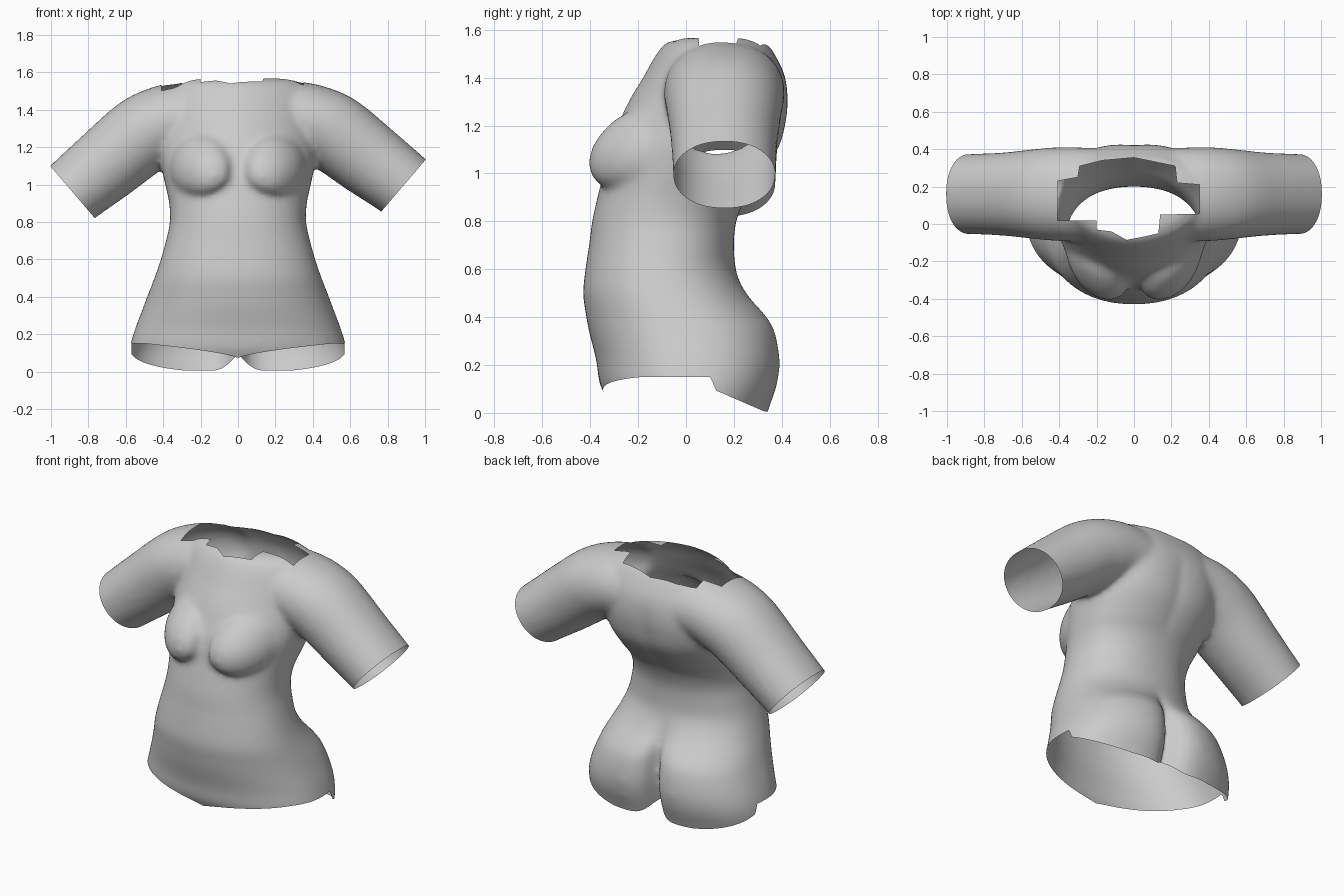
import bpy, bmesh
from math import cos, sin, pi, exp, sqrt
from mathutils import Vector

if "Cube" in bpy.data.objects:
    bpy.data.objects.remove(bpy.data.objects["Cube"])

N = 96
bm = bmesh.new()


def spow(v, e):
    return (abs(v) ** e) * (1 if v >= 0 else -1)


def clamp(t):
    return max(0, min(1, t))


def loft(rings):
    """Closed tube through rings of points."""
    loops = [[bm.verts.new(p) for p in r] for r in rings]
    for a, b in zip(loops, loops[1:]):
        for i in range(N):
            j = (i + 1) % N
            bm.faces.new((a[i], a[j], b[j], b[i]))
    bm.faces.new(loops[0][::-1])
    bm.faces.new(loops[-1])


def spline(rows, steps):
    """Smooth in-between rows (Catmull-Rom)."""
    out = []
    for i in range(len(rows) - 1):
        p0, p1, p2, p3 = (rows[max(0, min(len(rows) - 1, i + k))] for k in (-1, 0, 1, 2))
        for s in range(steps):
            t = s / steps
            out.append([.5 * (2 * b + (c - a) * t + (2 * a - 5 * b + 4 * c - d) * t * t
                              + (3 * b - a - 3 * c + d) * t ** 3)
                        for a, b, c, d in zip(p0, p1, p2, p3)])
    return out + [list(rows[-1])]


def torso_ring(z, w, front, back, e, groove):
    yc = (front + back) / 2
    d = (back - front) / 2
    pts = []
    for i in range(N):
        a = 2 * pi * i / N
        k = e if sin(a) > 0 else 2.15 - .35 * clamp((z - 1.12) / .2)
        x, y = w * spow(cos(a), 2 / k), yc + d * spow(sin(a), 2 / k)
        if y > yc:      # cleft and spine groove
            y -= groove * exp(-abs(x) / .06)
        else:           # rounded bust, full below and fading above
            r2 = ((abs(x) - .2) / .165) ** 2 + ((z - 1.07) / (.125 if z < 1.07 else .19)) ** 2
            y -= .095 * sqrt(max(0, 1 - r2)) * clamp((yc - y) / .1)
        pts.append((x, y, z))
    return pts


# torso: height, half width, front, back, back squareness, back groove
rows = [(-.15, .57, -.28, .31, 2.2, .16), (.02, .583, -.315, .365, 2.3, .16),
        (.12, .58, -.36, .398, 2.4, .16), (.22, .553, -.375, .41, 2.4, .15),
        (.34, .508, -.405, .39, 2.4, .13), (.41, .482, -.418, .348, 2.3, .09),
        (.5, .447, -.43, .262, 2.3, .03),
        (.6, .413, -.42, .208, 2.2, 0), (.7, .385, -.405, .20, 2.2, 0),
        (.8, .364, -.392, .21, 2.2, 0), (.9, .368, -.37, .25, 2.2, 0),
        (.98, .385, -.35, .31, 2.3, .01), (1.1, .41, -.325, .39, 2.4, .015),
        (1.2, .42, -.285, .42, 2.5, .015), (1.3, .42, -.24, .43, 2.5, .01),
        (1.4, .42, -.18, .415, 2.5, 0), (1.48, .40, -.135, .38, 2.4, 0),
        (1.54, .36, -.09, .34, 2.3, 0), (1.567, .29, -.03, .28, 2.2, 0)]
loft([torso_ring(*r) for r in spline(rows, 6)])

# sleeves: centre x, z, axis direction, radius across, radius in y
arm = [(.1, 1.35, 1, 0, .195, .24), (.3, 1.35, 1, -.12, .2, .25),
       (.42, 1.32, .93, -.4, .208, .25), (.53, 1.265, .82, -.57, .21, .24),
       (.70, 1.135, .8, -.62, .2, .222), (.885, .995, .76, -.65, .184, .214),
       (.99, .905, .76, -.65, .182, .212)]
ends = []
for s, drop in ((-1, .035), (1, 0)):
    rings = []
    for x, z, dx, dz, r, ry in spline(arm, 3):
        n = Vector((dx, 0, dz)).normalized()
        up = Vector((-n.z, 0, n.x))
        c = Vector((x, .16, z - drop * max(0, x - .3) / .58))
        ring = []
        for i in range(N):
            a = 2 * pi * i / N
            p = c + up * r * cos(a)
            p.y += ry * spow(sin(a), .9)
            ring.append((s * p.x, p.y, p.z))
        rings.append(ring)
    loft(rings)
    ends.append((Vector((s * .885, .16, .995 - drop)), Vector((s * .76, 0, -.65))))

bmesh.ops.recalc_face_normals(bm, faces=bm.faces)
mesh = bpy.data.meshes.new("torso_shell")
bm.to_mesh(mesh)
bm.free()
body = bpy.data.objects.new("torso_shell", mesh)
bpy.context.collection.objects.link(body)

# fuse the parts into one smooth skin
rm = body.modifiers.new("fuse", 'REMESH')
rm.mode = 'VOXEL'
rm.voxel_size = .015
sm = body.modifiers.new("soften", 'SMOOTH')
sm.factor = .5
sm.iterations = 16
bpy.context.view_layer.update()
bm = bmesh.new()
bm.from_object(body, bpy.context.evaluated_depsgraph_get())
body.modifiers.clear()


def cut(co, no, clear=True, fs=None):
    fs = fs or bm.faces[:]
    geom = list({e for f in fs for e in f.edges} | {v for f in fs for v in f.verts}) + fs
    bmesh.ops.bisect_plane(bm, geom=geom, plane_co=co, plane_no=no, clear_outer=clear)


# sleeve openings
for co, no in ends:
    cut(co, no, True, [f for f in bm.faces if f.calc_center_median().x * no.x > .62 * abs(no.x)])


# bottom opening along a stepped hem
def hem(x, y):
    front = .07 + .08 * min(1, abs(x) / .5) ** .65
    back = .10 - .095 * clamp((y - .11) / .22) + .04 * exp(-(x / .07) ** 2)
    t = clamp((y - .10) / .025)
    return front * (1 - t) + back * t


for v in bm.verts:
    v.co.z -= hem(v.co.x, v.co.y)
cut((0, 0, 0), (0, 0, -1))
for v in bm.verts:
    v.co.z += hem(v.co.x, v.co.y)

# ragged neck opening
neck = [(-.41, .02), (-.41, .23), (-.30, .25), (-.29, .31), (-.17, .34), (0, .355),
        (.22, .31), (.23, .22), (.35, .21), (.35, .055), (.14, .05), (.13, -.05),
        (.04, -.07), (-.04, -.085), (-.12, -.04), (-.2, -.03), (-.2, .02)]
edges = list(zip(neck, neck[1:] + neck[:1]))


def inside(x, y):
    hit = False
    for (x1, y1), (x2, y2) in edges:
        if (y1 > y) != (y2 > y) and x < x1 + (y - y1) * (x2 - x1) / (y2 - y1):
            hit = not hit
    return hit


for a, b in edges:
    lo = [min(a[k], b[k]) - .03 for k in (0, 1)]
    hi = [max(a[k], b[k]) + .03 for k in (0, 1)]
    fs = []
    for f in bm.faces:
        c = f.calc_center_median()
        if c.z > 1.35 and all(lo[k] < c[k] < hi[k] for k in (0, 1)):
            fs.append(f)
    if fs:
        cut((*a, 0), (b[1] - a[1], a[0] - b[0], 0), False, fs)
gone = []
for f in bm.faces:
    c = f.calc_center_median()
    if c.z > 1.35 and inside(c.x, c.y):
        gone.append(f)
bmesh.ops.delete(bm, geom=gone, context='FACES')

for f in bm.faces:
    f.smooth = True
bm.to_mesh(mesh)
bm.free()
mesh.update()
